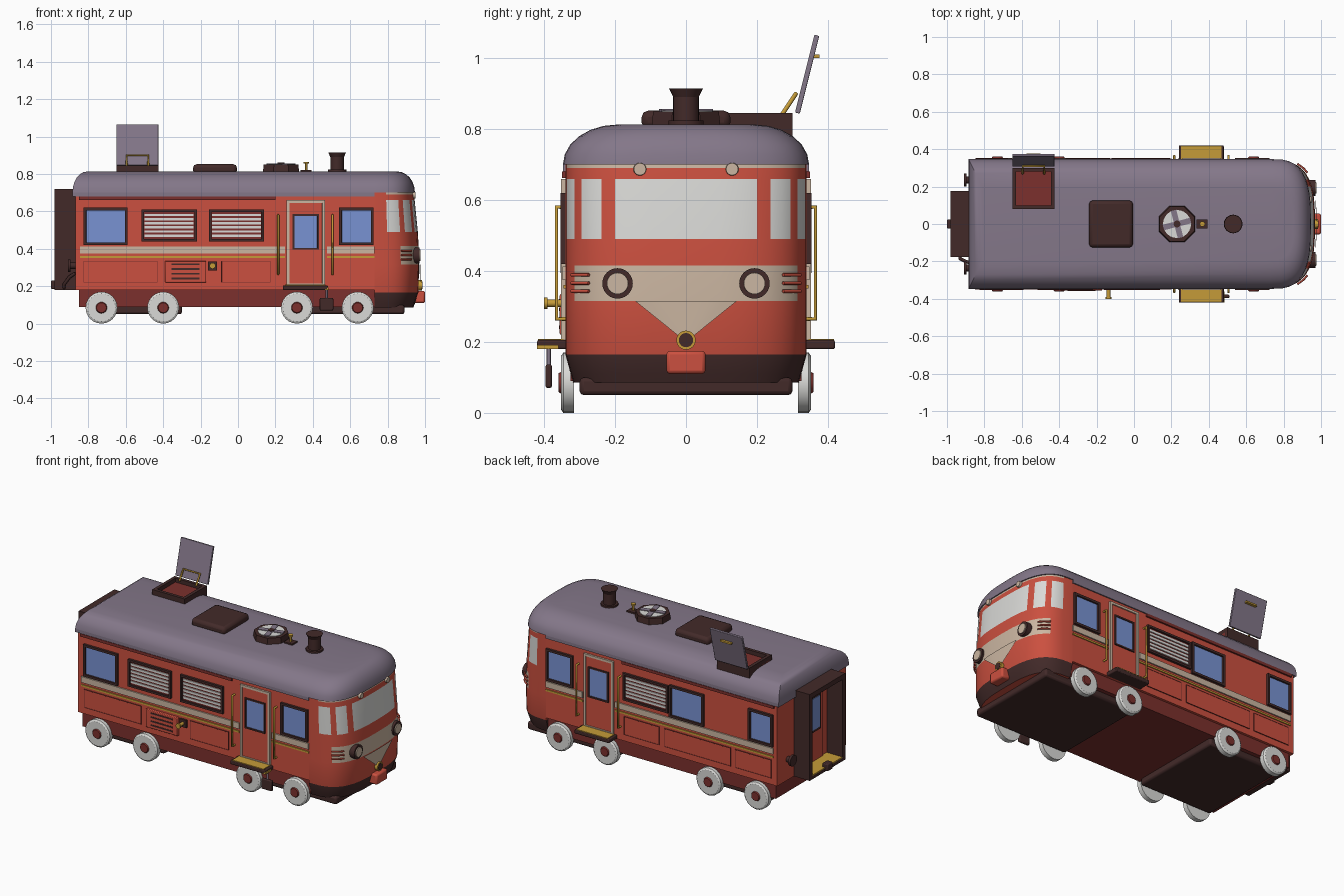
import bpy, bmesh, math
from mathutils import Vector, Matrix

if "Cube" in bpy.data.objects:
    bpy.data.objects.remove(bpy.data.objects["Cube"])

X, Y, Z = Vector((1, 0, 0)), Vector((0, 1, 0)), Vector((0, 0, 1))
WALL, NOSE_START, REAR = .34, .73, -.87    # half width, start of the curved nose, rear wall
FLOOR, EAVES = .18, .7
GLASS, LOUVRE, PANEL = (.42, .62), (.44, .61), (.22, .335)    # height ranges on the sides


def material(name, *rgb):
    m = bpy.data.materials.new(name)
    m.use_nodes = True
    m.diffuse_color = (*rgb, 1)
    m.node_tree.nodes["Principled BSDF"].inputs["Base Color"].default_value = (*rgb, 1)
    return m


RED = material("coach red", .6, .08, .05)
ROOF = material("roof mauve", .23, .185, .25)
DARK = material("dark brown", .055, .023, .022)
CREAM = material("cream", .6, .47, .36)
WHITE = material("pale grey", .7, .7, .68)
BLUE = material("window blue", .19, .29, .65)
GOLD = material("brass", .56, .33, .04)
MAROON = material("maroon", .2, .03, .026)


def finish(name, bm, mats, bevel=0):
    mesh = bpy.data.meshes.new(name)
    bm.to_mesh(mesh)
    bm.free()
    for m in mats:
        mesh.materials.append(m)
    mesh.shade_smooth()
    mesh.set_sharp_from_angle(angle=math.radians(35))
    ob = bpy.data.objects.new(name, mesh)
    bpy.context.collection.objects.link(ob)
    if bevel:
        mod = ob.modifiers.new("bevel", "BEVEL")
        mod.width, mod.segments = bevel, 2
    return ob


def both(half):
    return (-half, half)


def cube(x, y, z):
    bm = bmesh.new()
    ranges = (x, y, z)
    size = Matrix.Diagonal([abs(b - a) for a, b in ranges] + [1])
    middle = Matrix.Translation([(a + b) / 2 for a, b in ranges])
    bmesh.ops.create_cube(bm, size=1, matrix=middle @ size)
    bm.normal_update()
    return bm


def box(name, mat, x, y, z, bevel=0):
    return finish(name, cube(x, y, z), [mat], bevel)


def disc(name, mat, at, axis, radius, depth, top=None, sides=24):
    """Cylinder or cone standing on a point and growing along an axis."""
    bm = bmesh.new()
    bmesh.ops.create_cone(bm, cap_ends=True, segments=sides, radius1=radius,
                          radius2=top or radius, depth=depth,
                          matrix=Matrix.Translation(Z * depth / 2))
    ob = finish(name, bm, [mat])
    ob.location = at
    ob.rotation_euler = axis.to_track_quat("Z", "Y").to_euler()
    return ob


def tube(name, mat, points, radius):
    curve = bpy.data.curves.new(name, "CURVE")
    curve.dimensions, curve.bevel_depth, curve.bevel_resolution = "3D", radius, 2
    curve.use_fill_caps = True
    spline = curve.splines.new("POLY")
    spline.points.add(len(points) - 1)
    for point, co in zip(spline.points, points):
        point.co = (*co, 1)
    curve.materials.append(mat)
    bpy.context.collection.objects.link(bpy.data.objects.new(name, curve))


def loft(name, mats, rings, rule=lambda column, row: 0):
    """Skin closed rings; the rule picks a material from column and row."""
    bm = bmesh.new()
    loops = [[bm.verts.new(p) for p in ring] for ring in rings]
    n = len(loops[0])
    for row, (low, high) in enumerate(zip(loops, loops[1:])):
        for i in range(n):
            j = (i + 1) % n
            face = bm.faces.new((low[i], low[j], high[j], high[i]))
            face.material_index = rule(max(0, min(i, n - 2 - i)), row)
    bm.faces.new(loops[0])
    bm.faces.new(loops[-1])
    bmesh.ops.recalc_face_normals(bm, faces=bm.faces)
    return finish(name, bm, mats)


# The nose plan is a cubic superellipse; its front leans back with height
def front(z):
    return .968 - .18 * (z - .3) ** 2


def outline(tip, width, z):
    points = []
    for i in range(-10, 11):
        t = math.radians(9 * i)
        x = NOSE_START + (tip - NOSE_START) * math.cos(t) ** (2 / 3) if abs(i) < 10 else NOSE_START
        points.append((x, math.copysign(width * abs(math.sin(t)) ** (2 / 3), t), z))
    return points


def nose_x(y, z):
    return NOSE_START + (front(z) - NOSE_START) * (1 - abs(y / WALL) ** 3) ** (1 / 3)


def nose_rule(column, row):
    if row < 2:
        return 1
    if (row == 3 and column > 2) or (row == 7 and column > 0):
        return 2
    return 3 if row == 5 and column not in (0, 3, 6) else 0


nose_rings = []
for z in (.085, .11, .165, .315, .415, .49, .66, .69, .706):
    tuck = max(0, .16 - z) * .3
    nose_rings.append(outline(front(z) - tuck, WALL - tuck, z))
loft("nose", [RED, DARK, CREAM, WHITE], nose_rings, nose_rule)

# Roof: an elliptical shoulder swept round the plan
roof_rings = []
for step in range(7):
    a = math.radians(15 * step)
    inset, z = .155 * (1 - math.cos(a)), EAVES + .113 * math.sin(a)
    half, rear = WALL + .007 - inset, REAR - .015 + inset / 2
    roof_rings.append([(rear, -half, z)] + outline(.946 - inset * .6, half, z) + [(rear, half, z)])
loft("roof", [ROOF], roof_rings)
box("roof_lip", ROOF, (REAR - .015, NOSE_START), both(WALL + .007), (.68, EAVES))

# Main body and underframe
box("body", RED, (REAR, NOSE_START), both(WALL), (FLOOR, EAVES))
box("lower_skirt", MAROON, (-.85, NOSE_START), both(.325), (.09, FLOOR))
for x in ((-.8, -.3), (.25, .89)):
    box("bogie_frame", DARK, x, both(.3), (.05, .1), bevel=.012)


def plate(name, mat, s, x, z, out, bevel=0):
    return box(name, mat, x, (s * .33, s * (WALL + out)), z, bevel)


def framed(name, rim, pane, s, x, z, width, out, sink):
    """Plate on a side wall with its outer face inset and sunk in a second colour."""
    bm = cube(x, (s * .33, s * (WALL + out)), z)
    face = max(bm.faces, key=lambda f: f.normal.y * s)
    bmesh.ops.inset_individual(bm, faces=[face], thickness=width)
    bmesh.ops.inset_individual(bm, faces=[face], thickness=.001, depth=-sink)
    face.material_index = 1
    return finish(name, bm, [rim, pane])


def window(s, *x):
    framed("window", DARK, BLUE, s, x, GLASS, .02, .014, .01)


def grille(s, *x):
    framed("grille", DARK, MAROON, s, x, LOUVRE, .018, .014, .01)
    for i in range(6):
        z = LOUVRE[0] + .024 + i * .022
        plate("grille_slat", WHITE, s, (x[0] + .017, x[1] - .017), (z, z + .013), .009)


# Fittings shared by both sides
for s in (-1, 1):
    for x in (-.73, -.4, .315, .64):
        disc("wheel", WHITE, (x, s * .316, .085), Y * s, .085, .03)
        disc("wheel_face", WHITE, (x, s * .346, .085), Y * s, .085, .007, top=.075)
        disc("wheel_hub", MAROON, (x, s * .35, .085), Y * s, .032, .01, top=.026)
    window(s, .54, .725)
    plate("rain_rail", MAROON, s, (-.85, .2), (.662, .68), .01)
    for x in ((-.845, .25), (.475, NOSE_START)):
        plate("cream_stripe", CREAM, s, x, (.375, .412), .008)
        plate("brass_trim", GOLD, s, x, (.35, .361), .006)
    framed("door", CREAM, RED, s, (.26, .465), (.2, .66), .02, .012, .006)
    framed("door_window", DARK, BLUE, s, (.292, .433), (.395, .585), .013, .014, .005)
    box("step", DARK, (.24, .48), (s * .33, s * .42), (FLOOR, .205), bevel=.005)
    box("step_tread", GOLD, (.252, .468), (s * .345, s * .417), (.2, .209))
    for x in (.215, .505):
        low, high, near, far = .265, .58, s * .335, s * .365
        tube("handrail", GOLD, [(x, near, low), (x, far, low), (x, far, high), (x, near, high)], .006)

# Fittings particular to each side
window(-1, -.826, -.59)
grille(-1, -.516, -.22)
grille(-1, -.155, .14)
grille(1, -.12, .193)
window(1, -.365, -.128)
window(1, -.845, -.675)
for s, *x in ((-1, -.826, -.43), (-1, -.09, .175), (1, -.055, .19), (1, -.55, -.09), (1, -.83, -.58)):
    framed("lower_panel", MAROON, RED, s, x, PANEL, .004, .005, .001)
plate("vent_panel", RED, -1, (-.39, -.17), PANEL, .016, bevel=.004)
for i in range(4):
    z = PANEL[0] + .017 + i * .025
    plate("vent_slot", DARK, -1, (-.355, -.205), (z, z + .009), .018)
plate("tap_mount", DARK, -1, (-.16, -.112), (.285, .333), .012)
disc("tap_stem", GOLD, (-.136, -.35, .309), -Y, .01, .04)
disc("tap_knob", GOLD, (-.136, -.39, .309), -Y, .016, .01)
box("lever_bracket", GOLD, (.465, .485), (-.42, -.36), (FLOOR, .192))
tube("lever_rod", ROOF, [(.475, -.387, .19), (.475, -.387, .13)], .006)
box("lever_weight", DARK, (.437, .51), (-.396, -.378), (.07, .137), bevel=.006)

# Nose fittings
bm = bmesh.new()
tip = bm.verts.new((nose_x(0, .2) + .008, 0, .2))
top = [bm.verts.new((nose_x(i * .036, .316) + .008, i * .036, .316)) for i in range(-4, 5)]
for a, b in zip(top, top[1:]):
    bm.faces.new((tip, b, a)).normal_update()
bmesh.ops.reverse_faces(bm, faces=[f for f in bm.faces if f.normal.x < 0])
finish("nose_triangle", bm, [CREAM])
for s in (-1, 1):
    lamp = Vector((.93, s * .193, .365))
    disc("headlight_ring", DARK, lamp, X, .043, .04)
    disc("headlight_lens", CREAM, lamp, X, .033, .046, top=.03)
    disc("brow_light", CREAM, (.91, s * .13, .687), X, .021, .04, top=.017)
    for z in (.343, .366, .389):
        tube("cheek_slat", RED, [(nose_x(y, z) + .009, s * (y + .004), z) for y in (.27, .295, .318)], .005)
disc("horn_ring", GOLD, (.95, 0, .205), X, .027, .035)
disc("horn_core", DARK, (.95, 0, .205), X, .02, .037)
box("bumper", RED, (.94, 1), both(.055), (.11, .175), bevel=.01)

# Rear gangway, door and coupling
tunnel = (-.98, REAR)
for s in (-1, 1):
    box("gangway_side", DARK, tunnel, (s * .15, s * .176), (FLOOR, .72))
    disc("buffer_stem", DARK, (REAR, s * .235, .31), -X, .018, .025)
    disc("buffer_head", DARK, (REAR - .025, s * .235, .31), -X, .034, .015)
box("gangway_top", DARK, tunnel, both(.15), (.69, .72))
box("gangway_base", DARK, tunnel, both(.15), (FLOOR, .2))
box("gangway_floor", GOLD, tunnel, both(.148), (.2, .206))
box("rear_door", RED, (REAR - .008, REAR), both(.1), (.206, .66))
box("rear_window_frame", DARK, (REAR - .014, REAR), both(.075), (.39, .62))
box("rear_pane", BLUE, (REAR - .018, REAR), both(.058), (.407, .603))
box("coupler", DARK, (-1, -.96), both(.025), (.185, .23), bevel=.006)
tube("brake_hose", DARK, [(REAR, -.21, .27), (-.9, -.2, .25), (-.93, -.185, .21), (-.93, -.17, .19)], .009)

# Open roof hatch with lid and stay
opening, rim = (-.65, -.425), (.75, .845)
for x in opening:
    inner = x + math.copysign(.02, sum(opening) / 2 - x)
    box("hatch_side", DARK, (x, inner), (.08, .3), rim)
for y in (.08, .28):
    box("hatch_end", DARK, opening, (y, y + .02), rim)
box("hatch_floor", MAROON, opening, (.09, .29), (.75, .82))
lid = box("hatch_lid", ROOF, opening, both(.007), (0, .226), bevel=.003)
lid.location = (0, .314, rim[1])
lid.rotation_euler.x = -math.atan(.25)
box("lid_handle", GOLD, (-.575, -.5), (.355, .377), (1, 1.01))
left, right = -.595, -.48
tube("lid_stay", GOLD, [(left, .27, .84), (left, .31, .9), (right, .31, .9), (right, .27, .84)], .006)

# Closed hatch, fan, valve and chimney
box("closed_hatch", DARK, (-.24, -.006), both(.125), (.8, .852), bevel=.018)
fan = Vector((.23, 0, .8))
housing = disc("fan_housing", DARK, fan, Z, .106, .05, top=.1, sides=8)
housing.rotation_euler.z = math.pi / 8
disc("fan_disc", WHITE, fan, Z, .075, .053)
for turn in (.25, .25 + math.pi / 2):
    blade = box("fan_blade", ROOF, both(.075), both(.015), (.05, .057))
    blade.location, blade.rotation_euler.z = fan, turn
disc("fan_hub", DARK, fan, Z, .018, .06)
box("valve_base", DARK, (.335, .393), both(.025), (.8, .822))
disc("valve_stem", GOLD, (.365, 0, .82), Z, .006, .04)
disc("valve_knob", GOLD, (.365, 0, .855), Z, .014, .01)
stack = Vector((.53, 0, .8))
disc("chimney_base", DARK, stack, Z, .05, .024)
disc("chimney_pipe", DARK, stack, Z, .036, .1)
disc("chimney_cap", DARK, stack + Z * .09, Z, .036, .025, top=.048)
